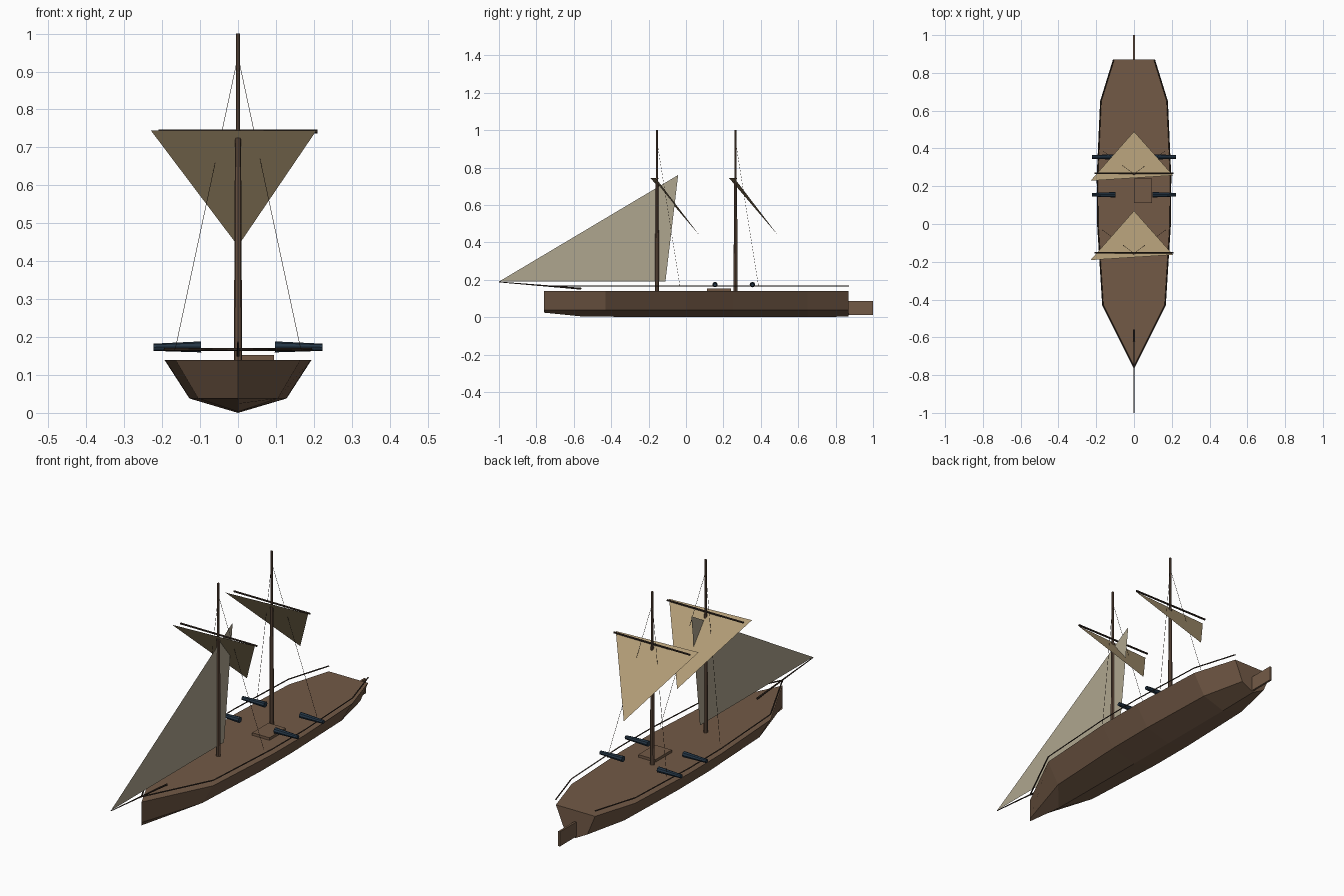
import bpy, bmesh, math
from mathutils import Vector

if "Cube" in bpy.data.objects:
    bpy.data.objects.remove(bpy.data.objects["Cube"])


def material(name, rgb):
    m = bpy.data.materials.new(name)
    m.diffuse_color = (*rgb, 1)
    m.use_nodes = True
    m.node_tree.nodes["Principled BSDF"].inputs["Base Color"].default_value = m.diffuse_color
    return m


WOOD = material("brown wood", (0.171, 0.102, 0.062))
SPAR = material("mast wood", (0.130, 0.078, 0.050))
DARK = material("dark wood", (0.042, 0.027, 0.019))
TAN = material("tan canvas", (0.456, 0.342, 0.188))
GREY = material("pale grey canvas", (0.430, 0.381, 0.275))
IRON = material("blue iron", (0.018, 0.037, 0.061))


def mesh_object(name, verts, faces, mat):
    me = bpy.data.meshes.new(name)
    me.from_pydata(verts, [], faces)
    bm = bmesh.new()
    bm.from_mesh(me)
    bmesh.ops.remove_doubles(bm, verts=bm.verts, dist=1e-5)
    bmesh.ops.recalc_face_normals(bm, faces=bm.faces)
    bm.to_mesh(me)
    bm.free()
    me.materials.append(mat)
    ob = bpy.data.objects.new(name, me)
    bpy.context.collection.objects.link(ob)
    return ob


def rod(name, a, b, r1, r2, mat, sides=8):
    """Tapered round bar from a to b."""
    a, b = Vector(a), Vector(b)
    bpy.ops.mesh.primitive_cone_add(vertices=sides, radius1=r1, radius2=r2,
                                    depth=(b - a).length, location=(a + b) / 2)
    ob = bpy.context.object
    ob.rotation_euler = (b - a).to_track_quat('Z', 'Y').to_euler()
    ob.name = name
    ob.data.materials.append(mat)
    return ob


def box(name, lo, hi, mat):
    lo, hi = Vector(lo), Vector(hi)
    bpy.ops.mesh.primitive_cube_add(size=1, location=(lo + hi) / 2)
    ob = bpy.context.object
    ob.name = name
    ob.scale = hi - lo
    ob.data.materials.append(mat)


# Hull: deck y, deck half width, chine half width, keel y, keel z
DECK = 0.14
stations = [(-0.76, 0.0, 0.0, -0.76, 0.024),
            (-0.43, 0.165, 0.105, -0.55, 0.003),
            (0.0, 0.192, 0.127, 0.0, 0.0),
            (0.25, 0.194, 0.128, 0.25, 0.0),
            (0.65, 0.176, 0.115, 0.65, 0.0),
            (0.87, 0.108, 0.065, 0.87, 0.003)]
verts, faces = [], []
for y, w, c, ky, kz in stations:
    verts += [(-w, y, DECK), (-c, y, 0.038), (0, ky, kz), (c, y, 0.038), (w, y, DECK)]
for s in range(len(stations) - 1):
    for k in range(5):
        a, b = s * 5 + k, s * 5 + (k + 1) % 5
        if s == 0:  # bow vertices coincide, so use triangles where they meet
            if k in (0, 3):
                faces.append((a, b, b + 5, a + 5))
            elif k == 4:
                faces.append((a, b + 5, a + 5))
            else:
                faces.append((a, b, b + 5, a + 5))
        else:
            faces.append((a, b, b + 5, a + 5))
n = (len(stations) - 1) * 5
faces.append(tuple(range(n, n + 5)))
# Share the coincident bow vertices before building faces
same = {3: 1, 4: 0}
faces = [tuple(dict.fromkeys(same.get(i, i) for i in f)) for f in faces]
mesh_object("hull", verts, faces, WOOD)

# Rudder and deck hatch
box("rudder", (-0.005, 0.87, 0.012), (0.005, 1.0, 0.085), WOOD)
box("hatch", (0.0, 0.112, DECK - 0.005), (0.095, 0.24, 0.153), WOOD)

# Rails follow the deck edge
for side, label in ((-1, "left"), (1, "right")):
    cu = bpy.data.curves.new(label + "_rail", 'CURVE')
    cu.dimensions = '3D'
    cu.bevel_depth = 0.0035
    cu.bevel_resolution = 0
    sp = cu.splines.new('POLY')
    sp.points.add(len(stations) - 1)
    for p, st in zip(sp.points, stations):
        p.co = (side * st[1], st[0], 0.167, 1)
    cu.materials.append(DARK)
    bpy.context.collection.objects.link(bpy.data.objects.new(label + "_rail", cu))

# Masts with their yards, sails and shrouds
for y, label in ((-0.155, "fore"), (0.265, "main")):
    rod(label + "_lower_mast", (0, y, DECK - 0.01), (0, y, 0.725), 0.011, 0.008, SPAR)
    rod(label + "_topmast", (0, y, 0.70), (0, y, 1.0), 0.006, 0.005, SPAR)
    rod(label + "_yard", (-0.21, y + 0.003, 0.742), (0.21, y + 0.003, 0.742),
        0.005, 0.005, DARK, 6)
    mesh_object(label + "_sail", [(-0.23, y - 0.036, 0.745), (0.207, y - 0.008, 0.745),
                                  (0, y + 0.225, 0.44)], [(0, 1, 2)], TAN)
    for s in (-1, 1):
        rod(label + "_shroud", (0, y, 0.94), (s * 0.165, y + 0.122, 0.17),
            0.0008, 0.0008, DARK, 4)

# Bowsprit and the fore-and-aft sail above it
rod("bowsprit", (0, -0.56, 0.152), (0, -1.0, 0.188), 0.005, 0.002, DARK, 6)
mesh_object("jib", [(0, -1.0, 0.19), (0, -0.11, 0.19), (0, -0.042, 0.76)],
            [(0, 1, 2)], GREY)

# Cannons pointing outboard
for y in (0.155, 0.355):
    for s in (-1, 1):
        rod("cannon", (s * 0.097, y, 0.174), (s * 0.223, y, 0.173), 0.0145, 0.0095, IRON)
